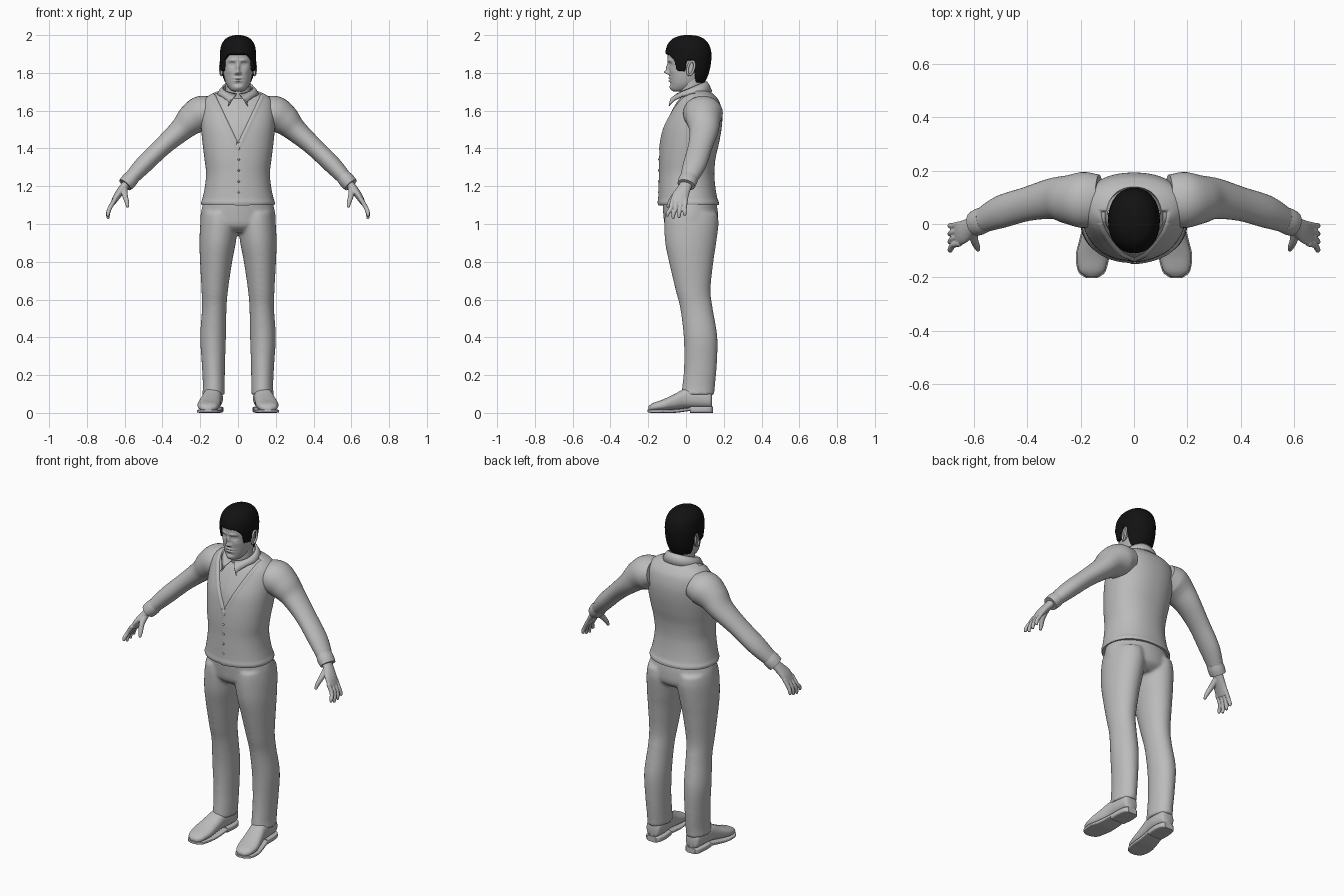
import bpy, bmesh, math
from mathutils import Vector

cube = bpy.data.objects.get("Cube")
if cube:
    bpy.data.objects.remove(cube)


def material(name, rgb):
    m = bpy.data.materials.new(name)
    m.use_nodes = True
    m.diffuse_color = (*rgb, 1)
    m.node_tree.nodes["Principled BSDF"].inputs["Base Color"].default_value = (*rgb, 1)
    return m


GREY = material("plain grey", (.5, .5, .5))
BLACK = material("black hair", (.006, .006, .006))


def spline(rows, sub):
    """Catmull-Rom interpolation through rows of any length."""
    out, last = [], len(rows) - 1
    for i in range(last):
        a, b, c, d = (rows[min(max(i + k, 0), last)] for k in (-1, 0, 1, 2))
        for s in range(sub):
            t = s / sub
            out.append([q + t / 2 * (r - p + t * (2*p - 5*q + 4*r - u + t * (3*(q - r) + u - p)))
                        for p, q, r, u in zip(a, b, c, d)])
    return out + [list(rows[last])]


def skin(bm, rings):
    """Bridge rings of points and close both ends."""
    loops = [[bm.verts.new(p) for p in ring] for ring in rings]
    n = len(loops[0])
    for a, b in zip(loops, loops[1:]):
        for i in range(n):
            j = (i + 1) % n
            bm.faces.new((a[i], a[j], b[j], b[i]))
    for loop in (loops[0], loops[-1]):
        mid = bm.verts.new(sum((v.co for v in loop), Vector()) / n)
        for i in range(n):
            bm.faces.new((loop[i], loop[(i + 1) % n], mid))
    bmesh.ops.recalc_face_normals(bm, faces=bm.faces)


def circle(n, power):
    for i in range(n):
        c, s = math.cos(math.tau * i / n), math.sin(math.tau * i / n)
        yield math.copysign(abs(c) ** power, c), math.copysign(abs(s) ** power, s)


def stack(bm, rows, n=48, sub=6, power=1, lengthwise=False):
    """Rows are height, centre x, half width, then near and far limits."""
    rings = []
    for h, cx, w, lo, hi in spline(rows, sub):
        ring = [(cx + w * c, (lo + hi) / 2 + (hi - lo) / 2 * s) for c, s in circle(n, power)]
        rings.append([Vector((x, h, k) if lengthwise else (x, k, h)) for x, k in ring])
    skin(bm, rings)


def tube(bm, rows, n=32, sub=6):
    """Rows are x, y, z, radius across and radius along y."""
    pts = spline(rows, sub)
    rings = []
    for i, row in enumerate(pts):
        p, q = pts[max(i - 1, 0)], pts[min(i + 1, len(pts) - 1)]
        way = (Vector(q[:3]) - Vector(p[:3])).normalized()
        across = way.cross(Vector((0, 1, 0))).normalized()
        side = across.cross(way)
        rings.append([Vector(row[:3]) + across * row[3] * c + side * row[4] * s
                      for c, s in circle(n, 1)])
    skin(bm, rings)


def ball(bm, centre, size):
    made = bmesh.ops.create_uvsphere(bm, u_segments=24, v_segments=16, radius=1)["verts"]
    for v in made:
        v.co = Vector(centre) + Vector(a * b for a, b in zip(v.co, size))


def finish(name, bm, mat=GREY, mirror=False, voxel=0, smooth=0, angle=50):
    me = bpy.data.meshes.new(name)
    bm.to_mesh(me)
    bm.free()
    ob = bpy.data.objects.new(name, me)
    bpy.context.collection.objects.link(ob)
    me.materials.append(mat)
    bpy.ops.object.select_all(action="DESELECT")
    ob.select_set(True)
    bpy.context.view_layer.objects.active = ob
    bpy.ops.object.shade_smooth_by_angle(angle=math.radians(angle))
    if voxel:
        r = ob.modifiers.new("blend", "REMESH")
        r.mode, r.voxel_size, r.use_smooth_shade = "VOXEL", voxel, True
        s = ob.modifiers.new("soften", "SMOOTH")
        s.iterations = smooth
    if mirror:
        ob.modifiers.new("mirror", "MIRROR")
    return ob


def push(bm, field):
    """Move every vertex along its normal by a field of its position."""
    bm.normal_update()
    moves = [(v, v.normal * field(*v.co)) for v in bm.verts]
    for v, m in moves:
        v.co += m


def step(d, width):
    t = min(max(d / width / 2 + .5, 0), 1)
    return t * t * (3 - 2 * t)


def bump(d, width):
    return math.exp(-(d / width) ** 2)


# Trousers: two legs and a pelvis blended together
bm = bmesh.new()
LEG = [(.095, .13, .06, -.027, .15), (.14, .128, .058, -.02, .153), (.25, .13, .061, -.01, .163),
       (.4, .132, .068, -.012, .166), (.55, .126, .065, -.03, .142), (.65, .123, .07, -.055, .13),
       (.8, .116, .085, -.09, .145), (.9, .108, .096, -.11, .16), (1, .1, .1, -.115, .172),
       (1.06, .1, .09, -.11, .165)]
for side in (1, -1):
    stack(bm, [(z, side * cx, w, a, b) for z, cx, w, a, b in LEG])
stack(bm, [(.955, 0, .12, -.07, .12), (.99, 0, .19, -.11, .165), (1.05, 0, .198, -.12, .17),
           (1.12, 0, .182, -.125, .16)])
finish("trousers", bm, voxel=.009, smooth=6)

# Shoes with soles and heel blocks
bm = bmesh.new()
stack(bm, [(-.198, .158, .02, .01, .035), (-.175, .158, .047, .01, .052), (-.12, .155, .059, .012, .072),
           (-.06, .146, .055, .018, .1), (0, .136, .05, .025, .13), (.07, .13, .05, .025, .13),
           (.125, .13, .043, .025, .12), (.138, .13, .028, .03, .1)], power=.85, lengthwise=True)
finish("shoes", bm, mirror=True)
bm = bmesh.new()
stack(bm, [(-.203, .158, .018, .004, .018), (-.18, .158, .05, 0, .018), (-.12, .155, .063, 0, .018),
           (-.06, .146, .059, 0, .02), (.03, .133, .05, .012, .03)], power=.4, lengthwise=True)
stack(bm, [(.02, .133, .05, 0, .034), (.08, .13, .053, 0, .034), (.125, .13, .046, 0, .034),
           (.142, .13, .03, 0, .034)], power=.4, lengthwise=True)
finish("soles_and_heels", bm, mirror=True, angle=35)

# Shirt body and waistcoat share a torso shape
TORSO = [(1.1, 0, .193, -.143, .174), (1.115, 0, .195, -.146, .174), (1.14, 0, .187, -.143, .165),
         (1.2, 0, .175, -.141, .155), (1.27, 0, .169, -.139, .15), (1.35, 0, .178, -.138, .157),
         (1.43, 0, .188, -.132, .175), (1.51, 0, .195, -.118, .189), (1.58, 0, .197, -.09, .192),
         (1.64, 0, .188, -.058, .18), (1.675, 0, .162, -.032, .158), (1.7, 0, .115, -.02, .13),
         (1.715, 0, .06, 0, .1)]
bm = bmesh.new()
stack(bm, TORSO, n=96, power=.9)
push(bm, lambda x, y, z: -.008 + .003 * step(.014 - abs(x), .003) * (y < 0))
finish("shirt_body", bm)


def waistcoat(x, y, z):
    neckline = max(step(1.43 + 2.1 * abs(x) - z, .016), step(y - .045, .01))
    overlap = .004 * step(x + .012, .003) * bump(x, .05) * (y < 0)
    rim = .003 * bump(1.445 + 2.1 * abs(x) - z - .04, .02) * (y < 0)
    return -.016 * (1 - neckline) + (overlap + rim) * neckline


bm = bmesh.new()
stack(bm, TORSO, n=192, sub=10, power=.9)
push(bm, waistcoat)
finish("waistcoat", bm)

# Buttons down the waistcoat front
bm = bmesh.new()
for i in range(5):
    z = 1.4 - i * .058
    ball(bm, (.004, -.138 - .006 * step(1.36 - z, .04), z), (.006, .005, .006))
finish("buttons", bm)

# Sleeves and turned cuffs
bm = bmesh.new()
tube(bm, [(.13, .09, 1.6, .075, .095), (.19, .09, 1.585, .094, .105), (.245, .092, 1.552, .083, .092),
          (.305, .095, 1.495, .062, .077), (.4, .075, 1.41, .05, .064), (.5, .045, 1.313, .047, .061),
          (.575, .01, 1.232, .037, .045)])
tube(bm, [(.56, .017, 1.248, .04, .048), (.578, .009, 1.228, .043, .05), (.597, .001, 1.207, .04, .047)], sub=3)
finish("sleeves", bm, mirror=True)

# Hands: palm, thumb and four fingers blended
bm = bmesh.new()
tube(bm, [(.58, .008, 1.225, .023, .032), (.61, -.01, 1.188, .022, .035), (.64, -.03, 1.148, .019, .044),
          (.662, -.038, 1.11, .013, .044)])
for i in range(4):
    y, reach = -.073 + .024 * i, .012 * abs(i - 1.3)
    tube(bm, [(.652, y, 1.13, .012, .012), (.678, y - .006, 1.085, .0115, .0115),
              (.688, y * 1.25 - .005, 1.05 + reach / 2, .0105, .0105),
              (.688, y * 1.3 - .005, 1.024 + reach, .007, .007)], n=16)
tube(bm, [(.602, -.015, 1.19, .018, .02), (.598, -.06, 1.15, .015, .016),
          (.588, -.085, 1.115, .012, .012), (.584, -.098, 1.088, .007, .007)], n=16)
finish("hands", bm, mirror=True, voxel=.0035, smooth=3)

# Neck
bm = bmesh.new()
stack(bm, [(1.64, 0, .068, -.03, .1), (1.71, 0, .066, -.035, .095), (1.8, 0, .066, -.03, .1)])
finish("neck", bm)

# Folded collar with two points
bm = bmesh.new()
edges = []
for i in range(61):
    a = .1 + (math.tau - .2) * i / 60
    b, near = (1 - math.cos(a)) / 2, max(0, 1 - (min(a, math.tau - a) - .1) / .9)
    top = Vector((.079 * math.sin(a), .031 - .076 * math.cos(a), 1.688 + .066 * b))
    low = Vector((.108 * math.sin(a), .035 - .1 * math.cos(a), 1.67 + .03 * b))
    tip = Vector((math.copysign(.052, math.sin(a)), -.09, 1.625))
    low = low.lerp(tip, near)
    mid = (top + low) / 2 + Vector((0, -.012 * near, .006))
    edges.append([bm.verts.new(p) for p in (top, mid, low)])
for p, q in zip(edges, edges[1:]):
    for k in (0, 1):
        bm.faces.new((p[k], p[k + 1], q[k + 1], q[k]))
collar = finish("collar", bm)
thick = collar.modifiers.new("cloth", "SOLIDIFY")
thick.thickness, thick.offset = .009, 0

# Head with modelled face
HEAD = [(1.702, 0, .022, -.066, -.01), (1.712, 0, .042, -.077, .03), (1.74, 0, .062, -.083, .075),
        (1.78, 0, .074, -.087, .1), (1.82, 0, .08, -.089, .113), (1.86, 0, .083, -.095, .12),
        (1.9, 0, .083, -.097, .122), (1.94, 0, .077, -.088, .112), (1.968, 0, .06, -.066, .09),
        (1.982, 0, .035, -.035, .06), (1.987, 0, .012, -.006, .028)]
# Face features: x, z, width, height, amount forward
FACE = [(0, 1.803, .011, .01, .022), (0, 1.825, .009, .022, .016), (.012, 1.798, .007, .007, .009),
        (.028, 1.866, .022, .008, .006), (.032, 1.845, .015, .011, -.011), (.032, 1.844, .009, .006, .006),
        (0, 1.772, .022, .005, .008), (0, 1.758, .018, .005, .008), (0, 1.765, .024, .003, -.004),
        (0, 1.722, .022, .013, .007), (.045, 1.81, .018, .018, .004), (0, 1.74, .025, .006, -.003)]
bm = bmesh.new()
stack(bm, HEAD, n=160, sub=12, power=.92)
for v in bm.verts:
    if v.co.y < 0:
        v.co.y -= sum(f * bump(abs(v.co.x) - x, w) * bump(v.co.z - z, h) for x, z, w, h, f in FACE)
finish("head", bm, angle=80)

# Ears: rim and inner bowl
bm = bmesh.new()
tube(bm, [(.088 + .006 * max(0, math.sin(t)), .026 + .017 * math.sin(t) + .008 * math.cos(t),
           1.825 + .037 * math.cos(t), .006, .006)
          for t in (math.tau * i / 12 for i in range(13))], n=12, sub=2)
ball(bm, (.082, .025, 1.825), (.009, .017, .034))
finish("ears", bm, mirror=True)

# Hair: raised shell above a hairline running from brow to nape
HAIRLINE = [(-.2, 1.905), (-.085, 1.895), (-.058, 1.865), (-.045, 1.812), (-.004, 1.808), (.004, 1.865),
            (.04, 1.865), (.05, 1.75), (.2, 1.735)]


def hair(x, y, z):
    for (a, p), (b, q) in zip(HAIRLINE, HAIRLINE[1:]):
        if a <= y <= b:
            line = p + (q - p) * (y - a) / (b - a)
    return -.012 + .025 * step(z - line, .008)


bm = bmesh.new()
stack(bm, HEAD, n=160, sub=12, power=.92)
push(bm, hair)
finish("hair", bm, BLACK, angle=80)
